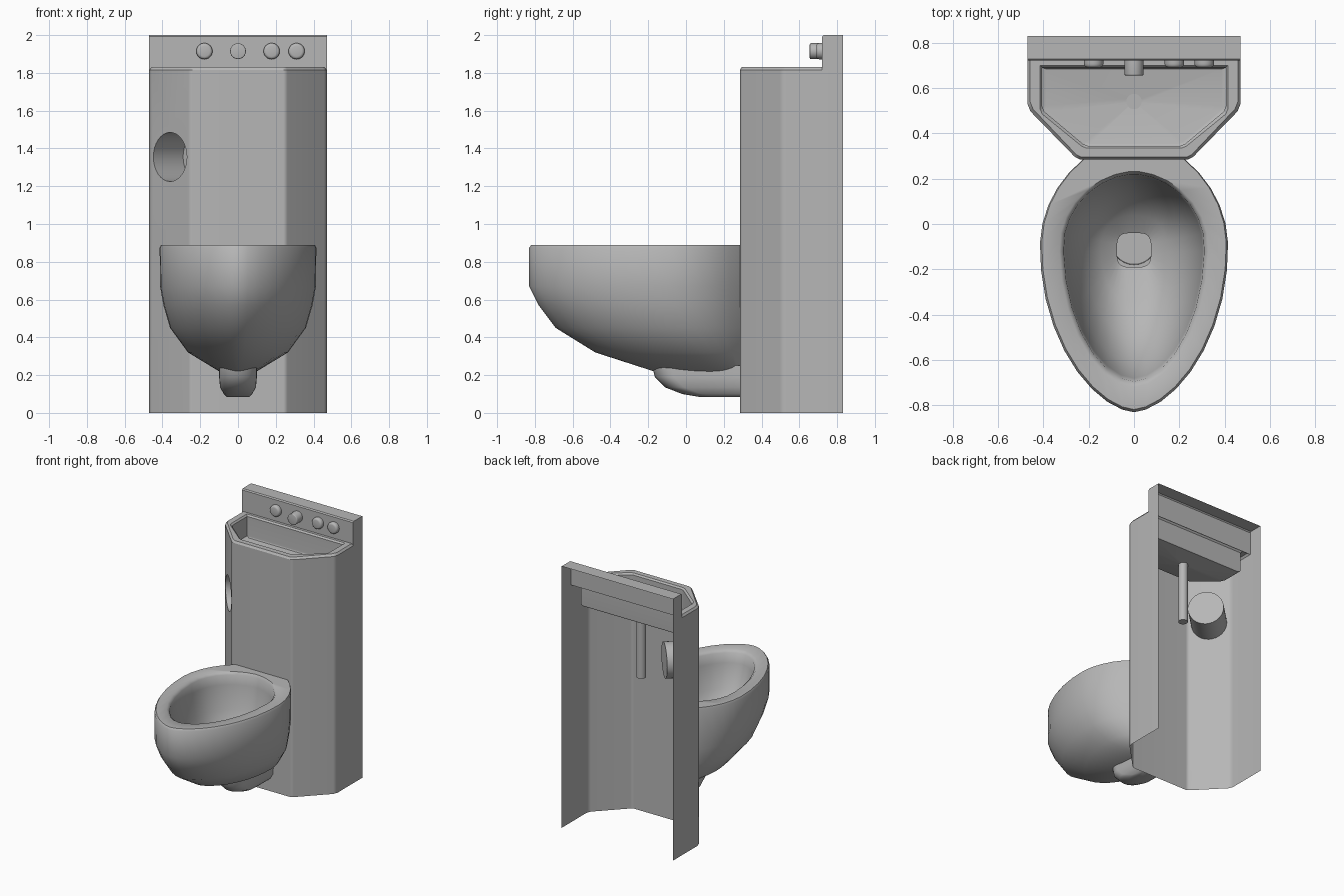
import bpy, bmesh, math
from math import sin, cos, pi
from mathutils import Vector

cube = bpy.data.objects.get("Cube")
if cube:
    bpy.data.objects.remove(cube, do_unlink=True)

GREY = (0.47, 0.47, 0.47, 1)
steel = bpy.data.materials.new("brushed grey")
steel.use_nodes = True
steel.diffuse_color = GREY
steel.node_tree.nodes["Principled BSDF"].inputs["Base Color"].default_value = GREY


def finish(bm, name, angle=35):
    """Turn a bmesh into a smooth-shaded grey object."""
    bmesh.ops.remove_doubles(bm, verts=bm.verts, dist=0.0005)
    bmesh.ops.recalc_face_normals(bm, faces=bm.faces)
    mesh = bpy.data.meshes.new(name)
    bm.to_mesh(mesh)
    bm.free()
    mesh.materials.append(steel)
    ob = bpy.data.objects.new(name, mesh)
    bpy.context.collection.objects.link(ob)
    bpy.ops.object.select_all(action='DESELECT')
    ob.select_set(True)
    bpy.context.view_layer.objects.active = ob
    bpy.ops.object.shade_smooth_by_angle(angle=math.radians(angle))
    return ob


def add_ring(bm, points, z):
    return [bm.verts.new((x, y, z)) for x, y in points]


def skin(bm, rings, closed=True):
    """Join neighbouring rings with quads."""
    for a, b in zip(rings, rings[1:]):
        n = len(a)
        for i in range(n if closed else n - 1):
            j = (i + 1) % n
            bm.faces.new((a[i], a[j], b[j], b[i]))


def mirrored(half):
    """Outline from a +x half, without repeating a point on the axis."""
    other = [(-x, y) for x, y in reversed(half) if x > 1e-4]
    return half + other


def egg(width, centre, front, back, t0, p=1.0, q=1.0, n=15):
    half = []
    for i in range(n):
        t = t0 + (pi / 2 - t0) * i / (n - 1)
        reach = front if t > 0 else back
        y = centre - math.copysign(abs(sin(t)) ** q, t) * reach
        half.append((width * max(cos(t), 0) ** p if i < n - 1 else 0, y))
    return mirrored(half)


def blend(a, b, w):
    return [(p[0] * (1 - w) + q[0] * w, p[1] * (1 - w) + q[1] * w) for p, q in zip(a, b)]


def weighted(ob):
    ob.modifiers.new("flat panels", 'WEIGHTED_NORMAL').keep_sharp = True


# Cabinet: open-backed wall with softened corners
BACK, WALL, RIM = 0.83, 0.285, 1.83
corners = [(0.47, 0.53), (0.457, 0.497), (0.262, 0.297), (0.24, WALL)]
outline = mirrored([(0.47, BACK)] + corners)
bm = bmesh.new()
low, high = add_ring(bm, outline, 0), add_ring(bm, outline, RIM - 0.015)
holed = len(outline) - 4          # slanted panel on the -x side
for i in range(len(outline) - 1):
    if i != holed:
        bm.faces.new((low[i], low[i + 1], high[i + 1], high[i]))

# Round paper recess sunk into the slanted panel
a, b = Vector((*outline[holed], 0)), Vector((*outline[holed + 1], 0))
along = (b - a).normalized()
inward = Vector((-along.y, along.x, 0))
if inward.x < 0:
    inward = -inward
middle = (a + b) / 2 + Vector((0, 0, 1.355))
mouth, floor = [], []
for k in range(32):
    t = 2 * pi * k / 32
    spot = middle + along * cos(t) * 0.127 + Vector((0, 0, sin(t) * 0.13))
    mouth.append(bm.verts.new(spot))
    floor.append(bm.verts.new(spot + inward * 0.22))
border = [low[holed], low[holed + 1], high[holed + 1], high[holed]]
edges = []
for loop in (border, mouth):
    for k in range(len(loop)):
        pair = (loop[k], loop[(k + 1) % len(loop)])
        edges.append(bm.edges.get(pair) or bm.edges.new(pair))
bmesh.ops.triangle_fill(bm, use_beauty=True, edges=edges, normal=-inward)
skin(bm, [mouth, floor])
bm.faces.new(floor)
weighted(finish(bm, "cabinet"))

# Sink: rim, basin walls and floor falling to the drain
SPLASH = 0.72
rim_outer = mirrored([(0.47, SPLASH)] + corners)
rim_top = [(x * 0.975, y if y > 0.7 else y + 0.01) for x, y in rim_outer]
basin = mirrored([(0.405, 0.69), (0.405, 0.52), (0.395, 0.495), (0.225, 0.353), (0.205, 0.345)])
basin_lip = [(x * 1.025, y + (0.01 if y > 0.6 else -0.01)) for x, y in basin]
drain_spot = (0, 0.54)
drain = []
for x, y in basin:
    v = (Vector((x, y)) - Vector(drain_spot)).normalized() * 0.034
    drain.append((v.x, v.y + drain_spot[1]))
bm = bmesh.new()
levels = [(rim_outer, RIM - 0.015), (rim_top, RIM), (basin_lip, RIM), (basin, RIM - 0.012),
          (basin, 1.67), (blend(basin, drain, 0.05), 1.66), (drain, 1.635)]
skin(bm, [add_ring(bm, pts, z) for pts, z in levels])
weighted(finish(bm, "sink_basin"))


def tube(name, radius, start, end, segments=24, round_end=0.0):
    """Capped cylinder from start to end, optionally with a rounded far end."""
    start, end = Vector(start), Vector(end)
    axis = end - start
    bm = bmesh.new()
    bmesh.ops.create_cone(bm, cap_ends=True, segments=segments, radius1=radius,
                          radius2=radius, depth=axis.length)
    if round_end:
        top = [e for e in bm.edges if all(v.co.z > 0 for v in e.verts)]
        bmesh.ops.bevel(bm, geom=top, offset=round_end, segments=3, profile=0.5,
                        affect='EDGES')
    turn = Vector((0, 0, 1)).rotation_difference(axis).to_matrix()
    for v in bm.verts:
        v.co = turn @ v.co + (start + end) / 2
    return finish(bm, name)


# Drain pipe with its plug in the basin
tube("drain_pipe", 0.034, (0, 0.54, 1.17), (0, 0.54, 1.64))

# Backsplash: front, top and ends, open behind and below
bm = bmesh.new()
profile = [(BACK, 2.0), (SPLASH + 0.008, 2.0), (SPLASH, 1.992), (SPLASH, RIM - 0.015)]
sides = [[bm.verts.new((x, y, z)) for y, z in profile] for x in (-0.47, 0.47)]
skin(bm, sides, closed=False)
for side in sides:
    bm.faces.new(side + [bm.verts.new((side[0].co.x, BACK, RIM - 0.015))])
weighted(finish(bm, "backsplash"))

# Push buttons and spout
for label, x in (("left_outer", 0.31), ("left_inner", 0.178), ("right", -0.178)):
    tube(label + "_button", 0.043, (x, SPLASH, 1.915), (x, SPLASH - 0.03, 1.915), round_end=0.015)
tube("spout", 0.042, (0, SPLASH, 1.915), (0, SPLASH - 0.065, 1.915), round_end=0.006)

# Bowl: outer skin against the wall, rolled rim and hollow down to the outlet
hull = egg(0.415, -0.1, 0.73, 0.481, -0.927, p=1.2)


def hull_at(width, front):
    s, k = width / 0.415, (WALL - front) / (WALL + 0.83)
    return [(x * s, WALL - (WALL - y) * k) for x, y in hull]


bm = bmesh.new()
shape = [(0.10, -0.17, 0.22), (0.265, -0.48, 0.32), (0.36, -0.69, 0.45), (0.395, -0.78, 0.57),
         (0.413, -0.83, 0.67), (0.415, -0.83, 0.875), (0.407, -0.818, 0.89)]
outer = [add_ring(bm, hull_at(w, f), z) for w, f, z in shape]
skin(bm, outer, closed=False)
bm.faces.new(outer[0])
opening = egg(0.31, -0.1, 0.595, 0.32, -1.5, p=1.1)
lip = [(x * 1.06, -0.1 + (y + 0.1) * 1.04) for x, y in opening]
throat = egg(0.075, -0.115, 0.075, 0.075, -1.5, p=0.5, q=0.6)
hollow = [(0.0, 0.872), (0.03, 0.8), (0.15, 0.62), (0.4, 0.47), (0.7, 0.39), (1.0, 0.345)]
inner = [add_ring(bm, lip, 0.89)]
inner += [add_ring(bm, blend(opening, throat, w), z) for w, z in hollow]
inner.append(add_ring(bm, throat, 0.24))
skin(bm, [outer[-1]] + inner)
bm.faces.new(inner[-1])
finish(bm, "toilet_bowl", 50)

# Waste outlet under the bowl, running back to the wall
bm = bmesh.new()
rings = []
for w, front, z in ((0.10, -0.18, 0.25), (0.10, -0.165, 0.19), (0.095, -0.11, 0.135),
                    (0.075, -0.02, 0.10), (0.06, 0.07, 0.085)):
    curve = egg(w, front + 0.1, 0.1, 0, 0, n=8)
    rings.append(add_ring(bm, [(w, WALL)] + curve + [(-w, WALL)], z))
skin(bm, rings, closed=False)
bm.faces.new(rings[-1])
finish(bm, "waste_outlet", 50)
